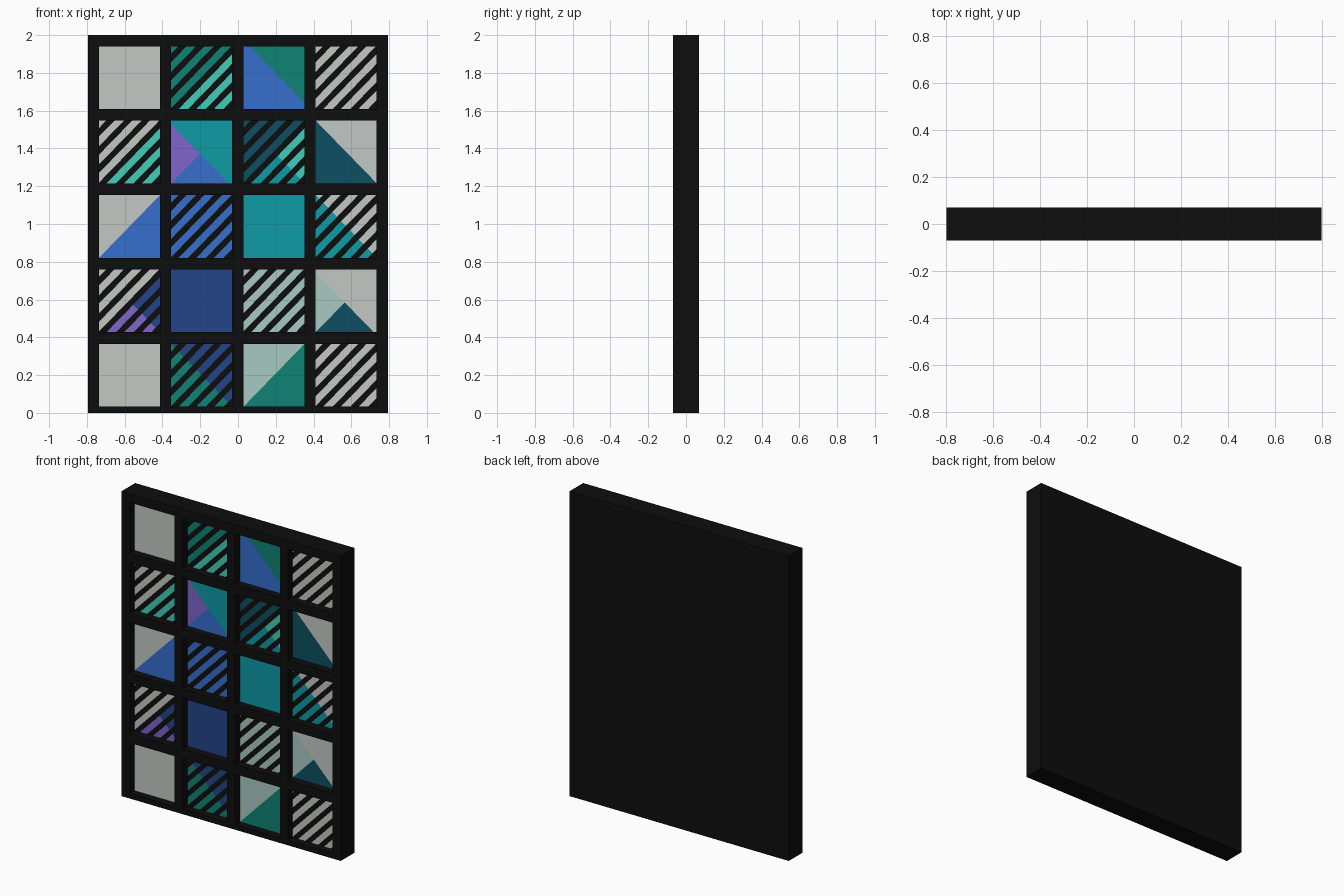
import bpy, bmesh

if "Cube" in bpy.data.objects:
    bpy.data.objects.remove(bpy.data.objects["Cube"])

def lin(c):
    c /= 255
    return c / 12.92 if c <= 0.04045 else ((c + 0.055) / 1.055) ** 2.4

PALETTE = {
    "black": (13, 13, 13), "white": (194, 201, 196), "green": (14, 130, 117),
    "aqua": (66, 204, 185), "blue": (54, 110, 204), "cyan": (14, 155, 165),
    "purple": (128, 101, 204), "navy": (35, 69, 135), "petrol": (13, 78, 99),
    "mint": (168, 201, 196)}
MATS = {}
for name, rgb in PALETTE.items():
    m = bpy.data.materials.new(name)
    m.diffuse_color = (*[lin(c) for c in rgb], 1)
    m.use_nodes = True
    m.node_tree.nodes["Principled BSDF"].inputs["Base Color"].default_value = m.diffuse_color
    MATS[name] = m

W, H, Y0, Y1 = 0.795, 2.0, -0.07, 0.07
FLOOR = -0.018                                   # depth of the recessed panes
CW, CH = 0.323, 0.332
COLS = [-0.5745 + 0.3825 * i - CW / 2 for i in range(4)]
ROWS = [1.775 - 0.394 * j - CH / 2 for j in range(5)]

def finish(name, bm, mats):
    me = bpy.data.meshes.new(name)
    bm.to_mesh(me)
    bm.free()
    for m in mats:
        me.materials.append(MATS[m])
    ob = bpy.data.objects.new(name, me)
    bpy.context.collection.objects.link(ob)
    return ob

# Frame: a gridded front, cells pushed in, outer border pulled back and capped
xs = sorted([-W, W] + COLS + [c + CW for c in COLS])
zs = sorted([0, H] + ROWS + [r + CH for r in ROWS])
bm = bmesh.new()
grid = [[bm.verts.new((x, Y0, z)) for x in xs] for z in zs]
cells = []
for j in range(len(zs) - 1):
    for i in range(len(xs) - 1):
        f = bm.faces.new((grid[j][i], grid[j][i + 1], grid[j + 1][i + 1], grid[j + 1][i]))
        if i % 2 and j % 2:
            cells.append(f)
border = [e for e in bm.edges if e.is_boundary]
back = bmesh.ops.extrude_edge_only(bm, edges=border)["geom"]
for v in back:
    if isinstance(v, bmesh.types.BMVert):
        v.co.y = Y1
bmesh.ops.holes_fill(bm, edges=[e for e in bm.edges if e.is_boundary], sides=0)
for f in bmesh.ops.extrude_discrete_faces(bm, faces=cells)["faces"]:
    rim = [v.co.copy() for v in f.verts]
    for v in f.verts:
        v.co.y = FLOOR
    low = [v.co.copy() for v in f.verts]
    for k in range(4):                           # recess walls
        n = (k + 1) % 4
        bm.faces.new([bm.verts.new(p) for p in (rim[k], rim[n], low[n], low[k])])
bmesh.ops.remove_doubles(bm, verts=bm.verts, dist=1e-5)
bmesh.ops.recalc_face_normals(bm, faces=bm.faces)
finish("frame", bm, ["black"])

# Pane colour regions as half planes a*u + b*v >= c in unit cell coordinates
NW, SE, NE, SW = (-1, 1, 0), (1, -1, 0), (1, 1, 1), (-1, -1, -1)
REGION = {"all": [], "NW": [NW], "SE": [SE], "NE": [NE], "SW": [SW],
          "W": [NW, SW], "S": [SE, SW], "E": [SE, NE]}

def clip(poly, plane):
    a, b, c = plane
    out = []
    for p, q in zip(poly, poly[1:] + poly[:1]):
        dp, dq = a * p[0] + b * p[1] - c, a * q[0] + b * q[1] - c
        if dp >= 0:
            out.append(p)
        if dp * dq < 0:
            t = dp / (dp - dq)
            out.append((p[0] + t * (q[0] - p[0]), p[1] + t * (q[1] - p[1])))
    return out

# Each cell: kind, then colour and region pairs; rows run top to bottom
LAYOUT = [
    ["plain white all", "striped green NW aqua SE", "plain blue SW green NE", "striped white all"],
    ["striped white NW aqua SE", "plain cyan NE purple W blue S",
     "striped petrol NW aqua E cyan S", "plain white NE petrol SW"],
    ["plain white NW blue SE", "striped blue all", "plain cyan all", "striped white NE cyan SW"],
    ["striped white NW purple S navy E", "plain navy all", "striped mint all",
     "plain white NE mint W petrol S"],
    ["plain white all", "striped navy NE green SW", "plain mint NW green SE", "striped white all"]]
SHIFT = {(0, 2): 0.1, (1, 1): -0.06, (3, 3): -0.05}   # nudges of the falling diagonal
STRIPES = [(0.04 + 0.29 * k - 0.078, 0.04 + 0.29 * k + 0.078) for k in range(7)]

for j, row in enumerate(LAYOUT):
    for i, spec in enumerate(row):
        kind, *parts = spec.split()
        colours = parts[0::2]
        bm = bmesh.new()
        for mi, region in enumerate(parts[1::2]):
            base = [(0, 0), (1, 0), (1, 1), (0, 1)]
            for a, b, c in REGION[region]:
                base = clip(base, (a, b, c + (c * SHIFT.get((j, i), 0))))
            pieces = [base]
            if kind == "striped":
                pieces = [clip(clip(base, (1, -1, lo - 1)), (-1, 1, 1 - hi)) for lo, hi in STRIPES]
            for poly in pieces:
                if len(poly) < 3:
                    continue
                f = bm.faces.new([bm.verts.new((COLS[i] + u * CW, FLOOR - 0.003, ROWS[j] + v * CH))
                                  for u, v in poly])
                f.material_index = mi
        bmesh.ops.remove_doubles(bm, verts=bm.verts, dist=1e-5)
        finish(f"{kind}_pane_{j + 1}_{i + 1}", bm, colours)
